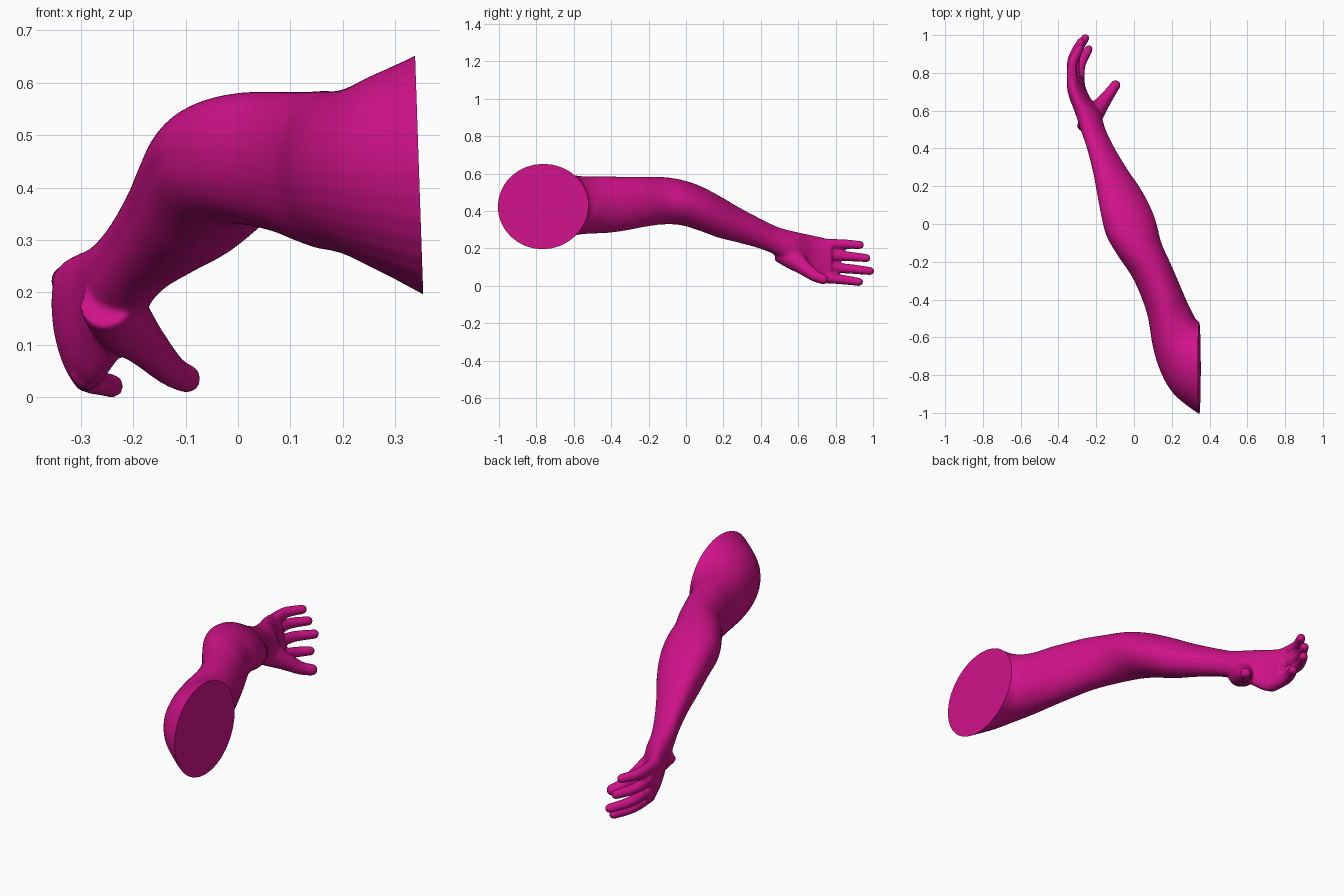
import bpy, bmesh, math
from mathutils import Vector

if "Cube" in bpy.data.objects:
    bpy.data.objects.remove(bpy.data.objects["Cube"])

N = 32
bm = bmesh.new()


def spline(rows, steps):
    """Catmull-Rom interpolation through rows of numbers."""
    out = []
    for i in range(len(rows) - 1):
        p0, p1 = rows[max(i - 1, 0)], rows[i]
        p2, p3 = rows[i + 1], rows[min(i + 2, len(rows) - 1)]
        for s in range(steps):
            t = s / steps
            out.append([0.5 * (2 * b + (c - a) * t + (2 * a - 5 * b + 4 * c - d) * t * t
                               + (3 * b - a - 3 * c + d) * t ** 3)
                        for a, b, c, d in zip(p0, p1, p2, p3)])
    return out + [list(rows[-1])]


def loft(rings):
    """Closed skin over a list of rings."""
    vs = [[bm.verts.new(p) for p in r] for r in rings]
    for a, b in zip(vs, vs[1:]):
        for i in range(N):
            j = (i + 1) % N
            bm.faces.new((a[i], a[j], b[j], b[i]))
    bm.faces.new(vs[0][::-1])
    bm.faces.new(vs[-1])


def finger(points):
    """Round-tipped tube through (x, y, z, radius) points."""
    path = spline(points, 5)
    tip, prev = Vector(path[-1][:3]), Vector(path[-2][:3])
    d, r = (tip - prev).normalized(), path[-1][3]
    for k in range(1, 6):
        a = k / 6 * math.pi / 2
        path.append([*(tip + d * r * math.sin(a)), r * math.cos(a)])
    rings = []
    for i, p in enumerate(path):
        t = (Vector(path[min(i + 1, len(path) - 1)][:3]) - Vector(path[max(i - 1, 0)][:3])).normalized()
        u = t.cross(Vector((0, 0, 1))).normalized()
        v = u.cross(t)
        rings.append([Vector(p[:3]) + p[3] * (u * math.cos(w) + v * math.sin(w))
                      for w in (2 * math.pi * k / N for k in range(N))])
    loft(rings)


# Arm and palm sections: outer x, y, inner x, y, bottom z, top z, outward lean of the top half
sections = [
    (.40, -1.03, .37, -.53, .185, .685, 0),
    (.335, -1.0, .345, -.52, .21, .66, 0),
    (.21, -.90, .325, -.50, .25, .625, 0),
    (.14, -.78, .305, -.46, .275, .60, 0),
    (.10, -.65, .28, -.41, .285, .592, 0),
    (.075, -.50, .25, -.34, .29, .592, 0),
    (.04, -.39, .22, -.27, .302, .59, 0),
    (-.01, -.28, .185, -.19, .32, .59, 0),
    (-.09, -.16, .145, -.10, .335, .589, .1),
    (-.145, -.06, .12, 0, .332, .575, .2),
    (-.17, .05, .087, .09, .303, .543, .3),
    (-.187, .15, .033, .19, .266, .492, .35),
    (-.21, .27, -.035, .29, .238, .428, .35),
    (-.245, .40, -.107, .41, .203, .362, .3),
    (-.28, .50, -.15, .50, .16, .318, .25),
    (-.31, .59, -.18, .59, .10, .295, .2),
    (-.34, .67, -.235, .67, .037, .278, .15),
    (-.352, .73, -.262, .73, .02, .265, .15),
    (-.352, .78, -.278, .78, .03, .252, .12),
]
rings = []
for lx, ly, rx, ry, z0, z1, lean in spline(sections, 4):
    palm = min(max((ly - .5) / .2, 0), 1) * .15    # palm leans below its middle too
    ring = []
    for k in range(N):
        c, s = math.cos(2 * math.pi * k / N), math.sin(2 * math.pi * k / N)
        dz = s * (z1 - z0) / 2
        x = (lx + rx) / 2 + c * (rx - lx) / 2 - (lean if dz > 0 else palm) * dz
        ring.append((x, (ly + ry) / 2 + c * (ry - ly) / 2, (z0 + z1) / 2 + dz))
    rings.append(ring)
loft(rings)

# Four curled fingers: knuckle, middle and tip
for base, mid, tip in [
    ((-.322, .70, .228), (-.328, .84, .230), (-.288, .93, .225)),
    ((-.316, .70, .172), (-.328, .86, .165), (-.280, .965, .155)),
    ((-.306, .70, .112), (-.313, .87, .098), (-.258, .985, .086)),
    ((-.288, .70, .055), (-.285, .83, .041), (-.240, .925, .028)),
]:
    finger([(*base, .031), (*mid, .026), (*tip, .022)])

# Thumb
finger([(-.25, .50, .19, .055), (-.22, .575, .15, .058), (-.175, .63, .105, .042),
        (-.13, .69, .06, .031), (-.098, .735, .042, .027)])

bmesh.ops.recalc_face_normals(bm, faces=bm.faces)
mesh = bpy.data.meshes.new("arm_parts")
bm.to_mesh(mesh)
bm.free()
arm = bpy.data.objects.new("arm", mesh)
bpy.context.collection.objects.link(arm)

# Fuse the parts into one skin and soften the joins
rm = arm.modifiers.new("fuse", 'REMESH')
rm.mode = 'VOXEL'
rm.voxel_size = 0.007
sm = arm.modifiers.new("soften", 'SMOOTH')
sm.factor, sm.iterations = 0.5, 6
dg = bpy.context.evaluated_depsgraph_get()
skin = bpy.data.meshes.new_from_object(arm.evaluated_get(dg))
arm.modifiers.clear()
arm.data = skin
skin.name = "arm"

# Flat cut at the shoulder
bm = bmesh.new()
bm.from_mesh(skin)
cut = bmesh.ops.bisect_plane(bm, geom=bm.verts[:] + bm.edges[:] + bm.faces[:],
                             plane_co=(.34, -.76, .6), plane_no=(1, 0, .034), clear_outer=True)
rim = [e for e in cut["geom_cut"] if isinstance(e, bmesh.types.BMEdge)]
bmesh.ops.contextual_create(bm, geom=rim)
low = min(v.co.z for v in bm.verts)
bmesh.ops.translate(bm, verts=bm.verts, vec=(0, 0, -low))
bm.to_mesh(skin)
bm.free()

mat = bpy.data.materials.new("magenta")
mat.diffuse_color = (.63, .006, .25, 1)
mat.use_nodes = True
mat.node_tree.nodes["Principled BSDF"].inputs["Base Color"].default_value = mat.diffuse_color
skin.materials.clear()
skin.materials.append(mat)
bpy.context.view_layer.objects.active = arm
arm.select_set(True)
bpy.ops.object.shade_smooth_by_angle(angle=math.radians(40))
